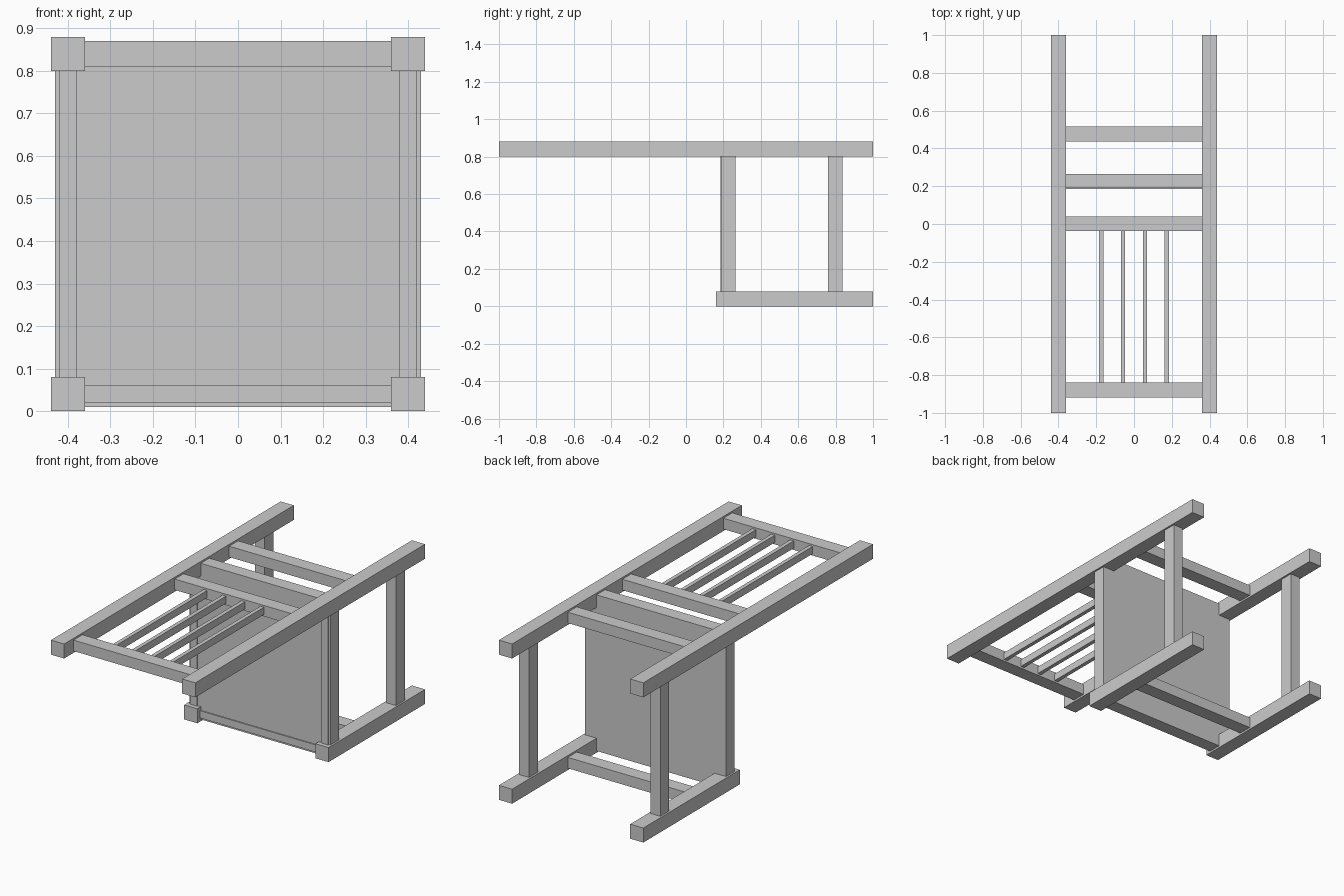
import bpy

if "Cube" in bpy.data.objects:
    bpy.data.objects.remove(bpy.data.objects["Cube"])


def box(name, x, y, z):
    """Axis-aligned box from (min, max) ranges."""
    bpy.ops.mesh.primitive_cube_add(size=1, location=[sum(r) / 2 for r in (x, y, z)])
    ob = bpy.context.object
    ob.name = name
    ob.scale = [r[1] - r[0] for r in (x, y, z)]
    bpy.ops.object.transform_apply(location=False, rotation=False, scale=True)
    return ob


def pair(name, x, y, z):
    """Same box on the left and right sides."""
    box(name + "_right", x, y, z)
    box(name + "_left", (-x[1], -x[0]), y, z)


INNER = (-0.36, 0.36)
BACK_Z = (0.81, 0.87)

# The chair lies on its front legs: long back posts on top
pair("back_post", (0.36, 0.44), (-1, 1), (0.80, 0.88))
pair("front_leg", (0.36, 0.44), (0.16, 1), (0, 0.08))

# Seat slab and the rails around it
box("seat", (-0.43, 0.43), (0.19, 0.265), (0.01, 0.87))
pair("seat_side_rail", (0.38, 0.42), (0.184, 0.255), (0.08, 0.80))
box("seat_front_rail", INNER, (0.184, 0.255), (0.02, 0.06))

# Stretchers between the legs
pair("side_stretcher", (0.37, 0.43), (0.76, 0.838), (0.08, 0.80))
box("front_stretcher", INNER, (0.437, 0.515), (0.01, 0.07))
box("back_stretcher", INNER, (0.437, 0.515), BACK_Z)

# Backrest rails and slats
box("backrest_lower_rail", INNER, (-0.037, 0.04), BACK_Z)
box("crest_rail", INNER, (-0.918, -0.84), BACK_Z)
for i, cx in enumerate((0.058, 0.173)):
    pair(f"back_slat_{i + 1}", (cx - 0.011, cx + 0.011), (-0.84, -0.037), (0.82, 0.86))
